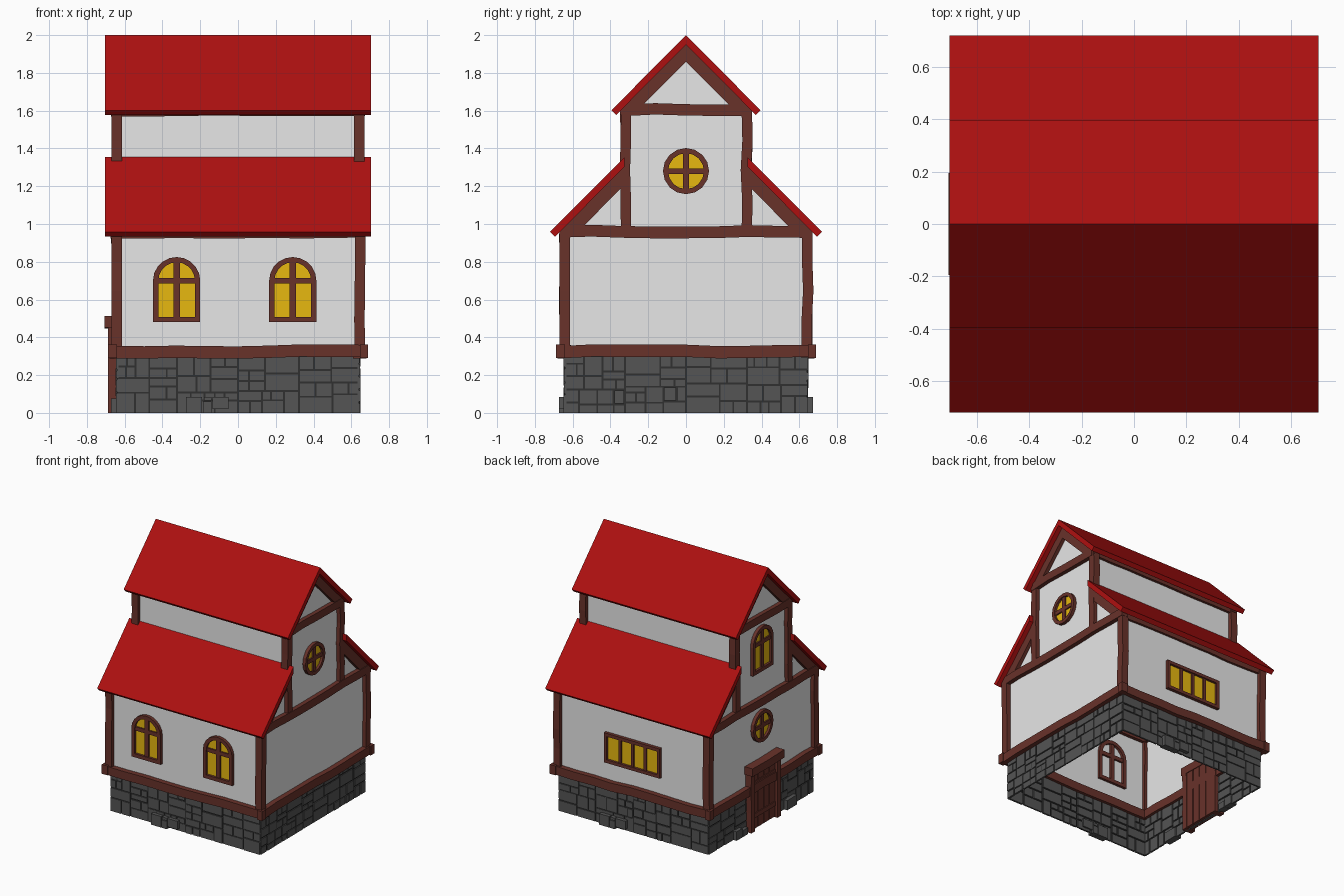
import bpy, bmesh, math, random
from mathutils import Matrix, Vector

if "Cube" in bpy.data.objects:
    bpy.data.objects.remove(bpy.data.objects["Cube"])
rng = random.Random(4)


def material(name, rgb):
    m = bpy.data.materials.new(name)
    m.use_nodes = True
    color = (*rgb, 1)
    m.diffuse_color = color
    m.node_tree.nodes["Principled BSDF"].inputs["Base Color"].default_value = color
    return m


PLASTER = material("plaster", (0.8, 0.8, 0.8))
TIMBER = material("timber", (0.14, 0.032, 0.023))
ROOF = material("roof_red", (0.42, 0.005, 0.005))
GLASS = material("yellow_glass", (0.8, 0.48, 0.005))
STONE = material("stone", (0.09, 0.09, 0.09))
MORTAR = material("mortar", (0.03, 0.03, 0.03))

# Each side of the house is a panel: u across, v up, d outward from the wall
WALL = 0.64
SIDES = {"front": 0, "left": 1, "back": 2, "right": 3}


def place(side, u, v, d):
    turn = Matrix.Rotation(SIDES[side] * math.pi / 2, 3, "Z")
    return turn @ Vector((u, -WALL - d, v))


def finish(name, bm, mat):
    bmesh.ops.recalc_face_normals(bm, faces=bm.faces)
    mesh = bpy.data.meshes.new(name)
    bm.to_mesh(mesh)
    bm.free()
    mesh.materials.append(mat)
    obj = bpy.data.objects.new(name, mesh)
    bpy.context.collection.objects.link(obj)
    return obj


def add_prism(bm, side, outline, d0, d1):
    """Extrude a panel outline between two depths."""
    lo = [bm.verts.new(place(side, u, v, d0)) for u, v in outline]
    hi = [bm.verts.new(place(side, u, v, d1)) for u, v in outline]
    bm.faces.new(lo)
    bm.faces.new(hi)
    for i in range(len(lo)):
        j = (i + 1) % len(lo)
        bm.faces.new((lo[i], lo[j], hi[j], hi[i]))


def add_ring(bm, side, outer, inner, d0, d1):
    """Extrude the band between two matching outlines."""
    loops = [[bm.verts.new(place(side, u, v, d)) for u, v in line]
             for line, d in ((outer, d0), (outer, d1), (inner, d1), (inner, d0))]
    for k in range(4):
        a, b = loops[k], loops[(k + 1) % 4]
        for i in range(len(a)):
            j = (i + 1) % len(a)
            bm.faces.new((a[i], a[j], b[j], b[i]))


def rect(u0, u1, v0, v1):
    return [(u0, v0), (u1, v0), (u1, v1), (u0, v1)]


def prisms(name, side, outlines, d0, d1, mat):
    bm = bmesh.new()
    for outline in outlines:
        add_prism(bm, side, outline, d0, d1)
    return finish(name, bm, mat)


def beam(name, side, start, end, width, d0, d1, wobble=0.005):
    """Slightly crooked hewn timber running between two panel points."""
    bm = bmesh.new()
    a, b = Vector(start), Vector(end)
    across = (b - a).normalized().orthogonal() * width / 2
    steps = max(2, round((b - a).length / 0.16))
    rings = []
    for i in range(steps + 1):
        p = a.lerp(b, i / steps)
        p += across.normalized() * rng.uniform(-wobble, wobble)
        rings.append([bm.verts.new(place(side, *(p + across * s), d))
                      for s, d in ((-1, d0), (1, d0), (1, d1), (-1, d1))])
    bm.faces.new(rings[0])
    bm.faces.new(rings[-1])
    for r, s in zip(rings, rings[1:]):
        for k in range(4):
            j = (k + 1) % 4
            bm.faces.new((r[k], r[j], s[j], s[k]))
    finish(name, bm, TIMBER)


# Windows
def window(name, side, outer, inner, bars):
    prisms(name + "_glass", side, [inner], 0.001, 0.007, GLASS)
    bm = bmesh.new()
    add_ring(bm, side, outer, inner, -0.02, 0.025)
    for bar in bars:
        add_prism(bm, side, bar, -0.015, 0.018)
    finish(name + "_frame", bm, TIMBER)


def arc(u, v, r, count, sweep):
    return [(u + r * math.cos(sweep * i / count), v + r * math.sin(sweep * i / count))
            for i in range(count + (sweep < 6))]


def arched_window(name, side, u, v):
    def outline(r, sill):
        return arc(u, v + 0.22, r, 10, math.pi) + [(u - r, sill), (u + r, sill)]
    window(name, side, outline(0.125, v), outline(0.097, v + 0.028),
           [rect(u - 0.017, u + 0.017, v + 0.02, v + 0.33),
            rect(u - 0.11, u + 0.11, v + 0.205, v + 0.235)])


def round_window(name, side, v):
    window(name, side, arc(0, v, 0.122, 16, math.tau), arc(0, v, 0.095, 16, math.tau),
           [rect(-0.015, 0.015, v - 0.1, v + 0.1), rect(-0.1, 0.1, v - 0.015, v + 0.015)])


arched_window("front_window_1", "front", -0.325, 0.48)
arched_window("front_window_2", "front", 0.29, 0.48)
arched_window("attic_window", "right", 0, 1.19)
round_window("gable_round_window", "left", 1.28)
round_window("door_round_window", "right", 0.76)
window("back_window", "back", rect(-0.24, 0.24, 0.49, 0.72), rect(-0.215, 0.215, 0.515, 0.695),
       [rect(c - 0.012, c + 0.012, 0.5, 0.71) for c in (-0.108, 0, 0.108)])

# Plaster shell, open underneath
half = [(0.64, 0.3), (0.64, 0.96), (0.32, 1.28), (0.32, 1.61), (0, 1.93)]
profile = half + [(-y, z) for y, z in reversed(half[:-1])]
bm = bmesh.new()
ends = [[bm.verts.new((x, y, z)) for y, z in profile] for x in (-WALL, WALL)]
for end in ends:
    bm.faces.new(end)
for i in range(len(profile) - 1):
    bm.faces.new((ends[0][i], ends[0][i + 1], ends[1][i + 1], ends[1][i]))
finish("plaster_walls", bm, PLASTER)

# Roof slabs, mirrored front to back
ROOFS = {
    "upper_roof": [(0, 2), (-0.395, 1.602), (-0.37, 1.577), (0, 1.95)],
    "lower_roof": [(-0.325, 1.355), (-0.72, 0.958), (-0.693, 0.933), (-0.325, 1.304)],
}
for name, outline in ROOFS.items():
    for tag, s in (("front", 1), ("back", -1)):
        prisms(f"{name}_{tag}", "left", [[(s * u, v) for u, v in outline]],
               -0.705 - WALL, 0.705 - WALL, ROOF)

# Sill, wall plates and corner posts
for side in SIDES:
    beam(side + "_sill", side, (-0.66, 0.325), (0.66, 0.325), 0.065, -0.03, 0.04, 0.006)
    beam(side + "_corner_post", side, (0.643, 0.34), (0.643, 0.95), 0.055, -0.025, 0.03)
    prisms(side + "_sill_corner", side, [rect(0.645, 0.688, 0.29, 0.362)], 0, 0.048, TIMBER)
for side in ("front", "back"):
    beam(side + "_wall_plate", side, (-0.64, 0.945), (0.64, 0.945), 0.04, -0.025, 0.018, 0.004)
    beam(side + "_upper_plate", side, (-0.64, 1.59), (0.64, 1.59), 0.035, -0.345, -0.3, 0.003)

# Gable timber framing on both ends
for side in ("left", "right"):
    beam(side + "_tie_beam", side, (-0.67, 0.96), (0.67, 0.96), 0.062, -0.02, 0.034)
    beam(side + "_collar_beam", side, (-0.33, 1.605), (0.33, 1.605), 0.06, -0.02, 0.032)
    for s in (-1, 1):
        beam(side + "_upper_post", side, (s * 0.322, 0.97), (s * 0.322, 1.6), 0.055, -0.025, 0.03)
        upper = [(0, 1.955), (0.35, 1.603), (0.35, 1.58), (0.28, 1.58), (0, 1.86)]
        lower = [(0.325, 1.31), (0.325, 1.21), (0.56, 0.97), (0.66, 0.97)]
        prisms(side + "_rafters", side,
               [[(s * u, v) for u, v in line] for line in (upper, lower)], -0.02, 0.028, TIMBER)


# Stone base: mortar sheet with random stones set through it
def split(u0, u1, v0, v1):
    w, h = u1 - u0, v1 - v0
    if w < 0.1 and h < 0.12 or (w < 0.2 and h < 0.1 and rng.random() < 0.6):
        return [(u0, u1, v0, v1)]
    t = rng.uniform(0.36, 0.64)
    if w > h * 1.4:
        m = u0 + w * t
        return split(u0, m, v0, v1) + split(m, u1, v0, v1)
    m = v0 + h * t
    return split(u0, u1, v0, m) + split(u0, u1, m, v1)


GAP = 0.005
for side in SIDES:
    bm = bmesh.new()
    bm.faces.new([bm.verts.new(place(side, u, v, 0)) for u, v in rect(-WALL, WALL, 0, 0.31)])
    finish(side + "_mortar", bm, MORTAR)
    bm = bmesh.new()
    for k in range(4):
        for u0, u1, v0, v1 in split(-0.645 + k * 0.3225, -0.3225 + k * 0.3225, 0, 0.3):
            add_prism(bm, side, rect(u0 + GAP, u1 - GAP, v0 + GAP * (v0 > 0), v1 - GAP),
                      -0.008, 0.003 + rng.uniform(0, 0.005))
    finish(side + "_stones", bm, STONE)

# Loose stones standing out at the foot of the walls
for side in ("front", "back"):
    prisms(side + "_foot_stones", side,
           [rect(-0.275, -0.19, 0, 0.085), rect(-0.185, -0.14, 0, 0.06),
            rect(-0.135, -0.05, 0.02, 0.085), rect(-0.18, -0.14, 0.065, 0.085)],
           -0.02, 0.033, STONE)
prisms("door_foot_stones", "right",
       [rect(-0.34, -0.27, 0, 0.07), rect(-0.265, -0.2, 0, 0.05), rect(0.28, 0.4, 0, 0.075)],
       -0.02, 0.033, STONE)

# Door with planks, frame and lintel
planks = [rect(-0.14 + k * 0.07 + 0.003, -0.07 + k * 0.07 - 0.003, 0.005, 0.46) for k in range(4)]
prisms("door_planks", "right", planks, -0.03, 0.026, TIMBER)
prisms("door_backing", "right", [rect(-0.14, 0.14, 0.005, 0.46)], -0.024, 0.018, TIMBER)
prisms("door_braces", "right", [rect(-0.14, 0.14, z, z + 0.035) for z in (0.09, 0.34)],
       0.02, 0.032, TIMBER)
for s in (-1, 1):
    beam("door_post", "right", (s * 0.16, 0), (s * 0.16, 0.46), 0.045, -0.035, 0.048, 0.003)
beam("door_lintel", "right", (-0.195, 0.48), (0.195, 0.48), 0.062, -0.035, 0.068, 0.003)
